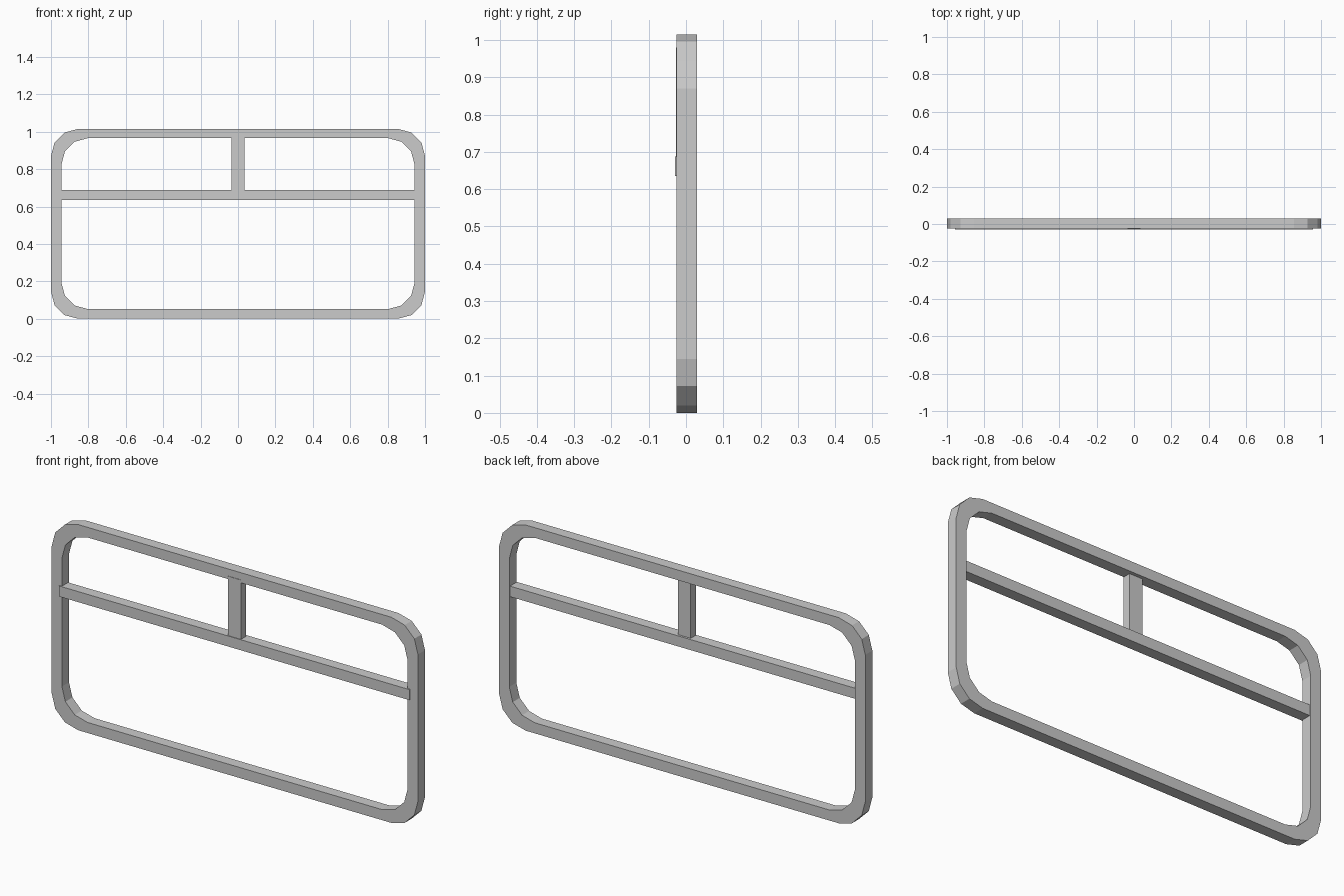
import bpy, bmesh, math

if "Cube" in bpy.data.objects:
    bpy.data.objects.remove(bpy.data.objects["Cube"])

grey = bpy.data.materials.new("light_grey")
grey.diffuse_color = (0.6, 0.6, 0.6, 1)
grey.use_nodes = True
grey.node_tree.nodes["Principled BSDF"].inputs["Base Color"].default_value = grey.diffuse_color


def finish(bm, name):
    bmesh.ops.recalc_face_normals(bm, faces=bm.faces)
    mesh = bpy.data.meshes.new(name)
    bm.to_mesh(mesh)
    bm.free()
    mesh.materials.append(grey)
    obj = bpy.data.objects.new(name, mesh)
    bpy.context.collection.objects.link(obj)
    return obj


def rounded_loop(half_w, z0, z1, r, segments=3):
    """Rounded rectangle in the xz plane, counter-clockwise from the right."""
    points = []
    corners = [(1, z1 - r), (-1, z1 - r), (-1, z0 + r), (1, z0 + r)]
    for i, (side, cz) in enumerate(corners):
        for s in range(segments + 1):
            a = math.radians(90) * (i + s / segments)
            points.append((side * (half_w - r) + r * math.cos(a),
                           cz + r * math.sin(a)))
    return points


def box(name, x0, x1, y0, y1, z0, z1):
    bm = bmesh.new()
    bmesh.ops.create_cube(bm, size=1)
    for v in bm.verts:
        v.co.x = x1 if v.co.x > 0 else x0
        v.co.y = y1 if v.co.y > 0 else y0
        v.co.z = z1 if v.co.z > 0 else z0
    return finish(bm, name)


# Outer frame: four rings of points bridged into a closed band
outer = rounded_loop(1.0, 0.0, 1.015, 0.145)
inner = rounded_loop(0.944, 0.052, 0.965, 0.14)
front, back = -0.025, 0.03
bm = bmesh.new()
rings = [[bm.verts.new((x, y, z)) for x, z in loop]
         for loop, y in ((outer, front), (outer, back), (inner, back), (inner, front))]
count = len(outer)
for k in range(4):
    a, b = rings[k], rings[(k + 1) % 4]
    for i in range(count):
        j = (i + 1) % count
        bm.faces.new((a[i], a[j], b[j], b[i]))
finish(bm, "outer_frame")

# Cross bar, standing slightly proud of the frame front
box("cross_bar", -0.957, 0.957, -0.03, 0.024, 0.635, 0.687)

# Short post between the cross bar and the top of the frame
box("centre_post", -0.035, 0.035, -0.027, 0.013, 0.66, 0.98)
